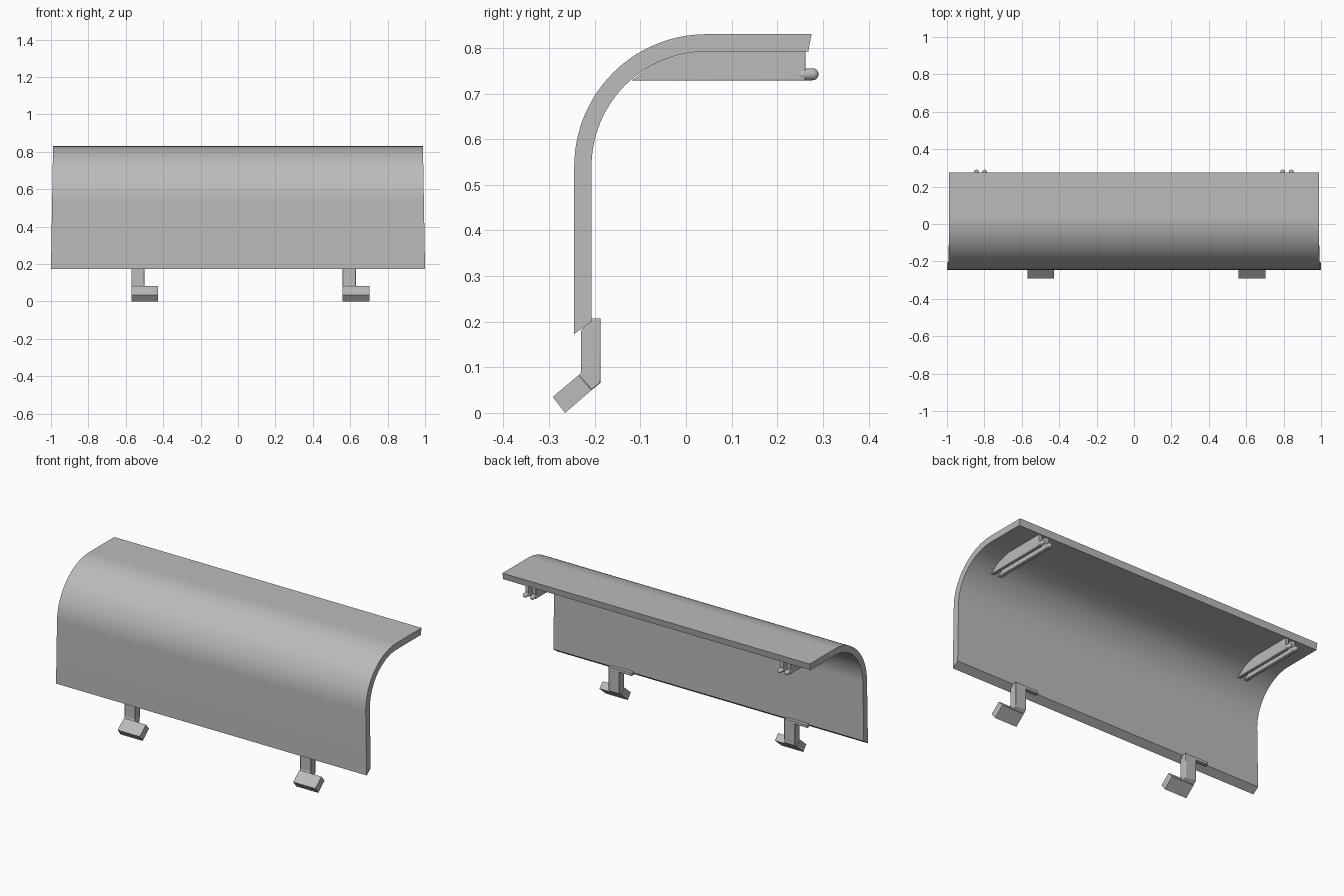
import bpy, bmesh, math
from mathutils import Matrix, Vector

if "Cube" in bpy.data.objects:
    bpy.data.objects.remove(bpy.data.objects["Cube"])

grey = bpy.data.materials.new("light grey plastic")
grey.use_nodes = True
colour = (0.5, 0.5, 0.5, 1)
grey.diffuse_color = colour
grey.node_tree.nodes["Principled BSDF"].inputs["Base Color"].default_value = colour


def finish(bm, name, bevel=0):
    bmesh.ops.recalc_face_normals(bm, faces=bm.faces)
    mesh = bpy.data.meshes.new(name)
    bm.to_mesh(mesh)
    bm.free()
    mesh.materials.append(grey)
    ob = bpy.data.objects.new(name, mesh)
    bpy.context.collection.objects.link(ob)
    if bevel:
        mod = ob.modifiers.new("soft edges", "BEVEL")
        mod.width = bevel
        mod.segments = 2
        mod.limit_method = "ANGLE"
    bpy.ops.object.select_all(action="DESELECT")
    ob.select_set(True)
    bpy.context.view_layer.objects.active = ob
    bpy.ops.object.shade_smooth_by_angle(angle=math.radians(30))
    return ob


def extrude(name, profile, x0, x1, bevel=0, taper=None):
    """Sweep a (y, z) profile along x."""
    bm = bmesh.new()
    ends = [[bm.verts.new((x, y, z)) for y, z in profile] for x in (x0, x1)]
    n = len(profile)
    bm.faces.new(ends[0])
    bm.faces.new(ends[1])
    for i in range(n):
        j = (i + 1) % n
        bm.faces.new((ends[0][i], ends[0][j], ends[1][j], ends[1][i]))
    if taper:
        for v in bm.verts:
            v.co.x *= taper(v.co.z)
    return finish(bm, name, bevel)


# Curved cover panel, slightly narrower towards the top
def arc(radius, steps=28):
    angles = [math.pi - math.pi / 2 * i / steps for i in range(steps + 1)]
    return [(0.045 + radius * math.cos(a), 0.54 + radius * math.sin(a)) for a in angles]


outer = [(-0.245, 0.173)] + arc(0.29) + [(0.275, 0.83)]
inner = [(-0.207, 0.2)] + arc(0.252) + [(0.268, 0.792)]
extrude("cover_panel", outer + inner[::-1], -1, 1,
        taper=lambda z: 1 - 0.017 * (z - 0.173))

# Bent hooks along the lower edge, each with a side tab
stem = [(-0.23, 0.18), (-0.207, 0.207), (-0.187, 0.207), (-0.187, 0.066),
        (-0.207, 0.05), (-0.235, 0.083), (-0.23, 0.088)]
foot = [(-0.235, 0.083), (-0.207, 0.05), (-0.265, 0), (-0.292, 0.035)]
tab = [(-0.21, 0.19), (-0.21, 0.207), (-0.187, 0.207), (-0.187, 0.19)]
for side, x in (("right", -0.57), ("left", 0.56)):
    extrude(side + "_hook_stem", stem, x, x + 0.07, 0.003)
    extrude(side + "_hook_foot", foot, x, x + 0.142)
    extrude(side + "_hook_tab", tab, x - 0.08, x + 0.01, 0.002)

# Paired ribs under the top, each ending in a rounded snap bead
rib = [(-0.12, 0.728), (0.262, 0.728), (0.262, 0.8), (0.04, 0.8), (-0.06, 0.775)]
for side, xs in (("right", (-0.843, -0.8)), ("left", (0.795, 0.841))):
    for number, x in enumerate(xs, 1):
        extrude(f"{side}_rib_{number}", rib, x - 0.011, x + 0.011, 0.003)
        bm = bmesh.new()
        bmesh.ops.create_uvsphere(bm, u_segments=16, v_segments=10, radius=0.0135)
        bmesh.ops.rotate(bm, verts=bm.verts, matrix=Matrix.Rotation(math.pi / 2, 3, "X"))
        # Stretch the ball into a short capsule
        for v in bm.verts:
            v.co.y += 0.011 if v.co.y > 1e-5 else -0.011
        bmesh.ops.translate(bm, verts=bm.verts, vec=Vector((x, 0.266, 0.742)))
        finish(bm, f"{side}_snap_bead_{number}")
